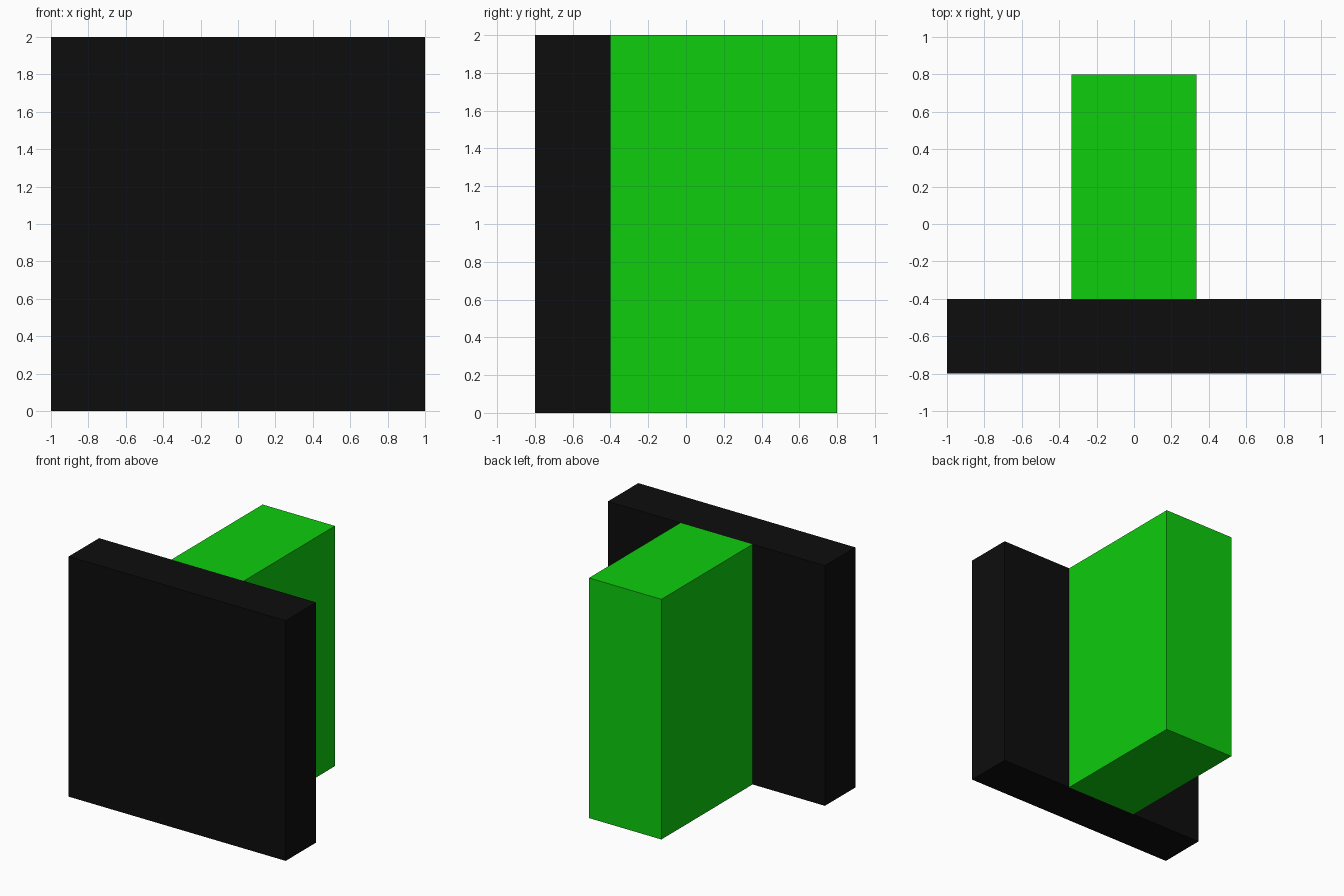
import bpy
import bmesh
from mathutils import Vector

default_cube = bpy.data.objects.get("Cube")
if default_cube:
    bpy.data.objects.remove(default_cube, do_unlink=True)


def make_material(name, rgb):
    mat = bpy.data.materials.new(name)
    mat.use_nodes = True
    color = (*rgb, 1.0)
    mat.diffuse_color = color
    mat.node_tree.nodes["Principled BSDF"].inputs["Base Color"].default_value = color
    return mat


def make_box(name, low, high, mat):
    """Flat-shaded box between two opposite corners."""
    low, high = Vector(low), Vector(high)
    size = high - low
    bm = bmesh.new()
    bmesh.ops.create_cube(bm, size=1.0)
    bmesh.ops.scale(bm, vec=size, verts=bm.verts)
    mesh = bpy.data.meshes.new(name)
    bm.to_mesh(mesh)
    bm.free()
    mesh.materials.append(mat)
    obj = bpy.data.objects.new(name, mesh)
    obj.location = (low + high) / 2
    bpy.context.collection.objects.link(obj)
    return obj


black = make_material("black", (0.004, 0.004, 0.004))
green = make_material("bright_green", (0.004, 0.61, 0.004))

# Wide square panel across the front
make_box("front_panel", (-1, -0.8, 0), (1, -0.4, 2), black)

# Full-height block standing out from the middle of the panel's back
make_box("rear_block", (-1 / 3, -0.4, 0), (1 / 3, 0.8, 2), green)
